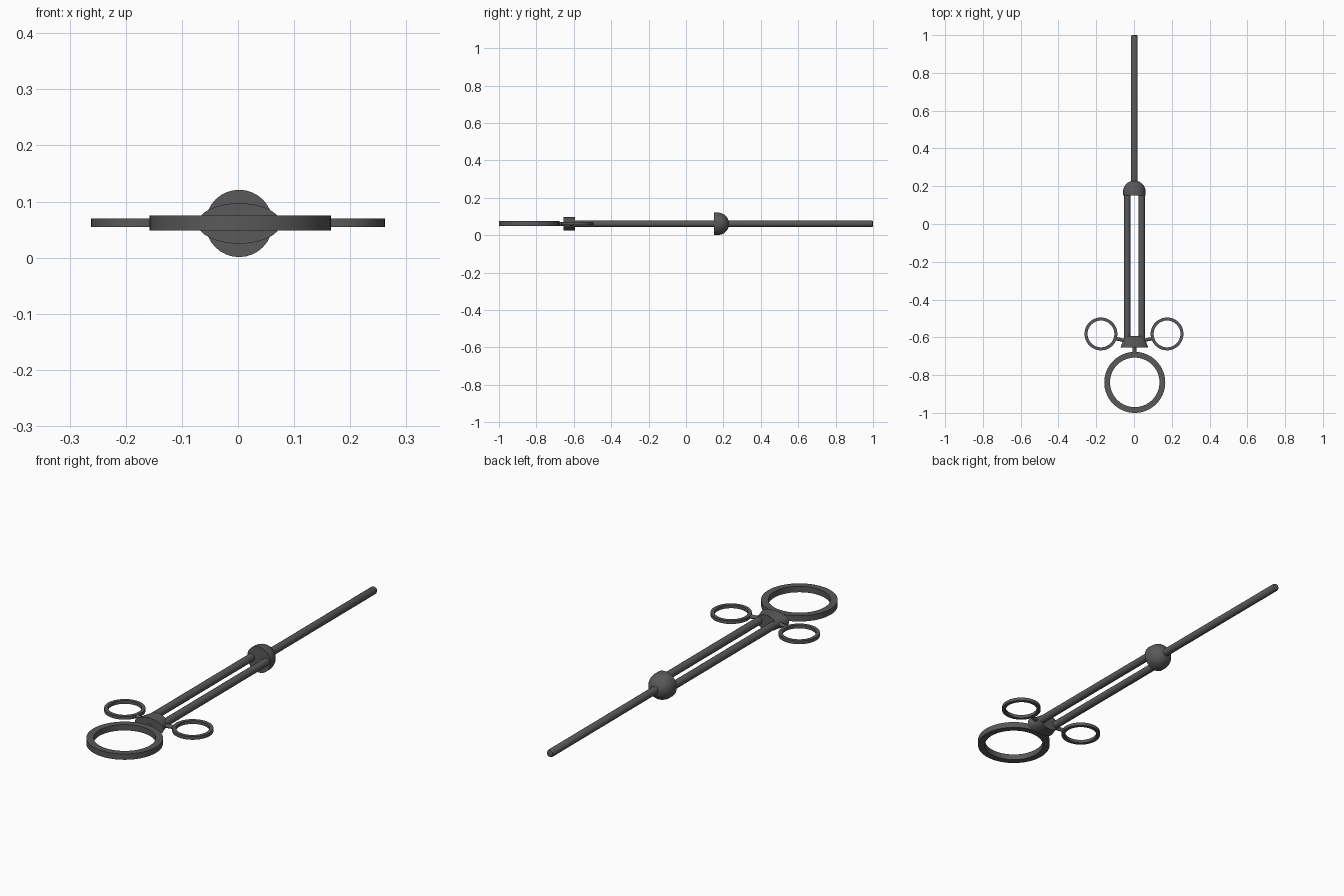
import bpy, bmesh, math
from mathutils import Vector

if "Cube" in bpy.data.objects:
    bpy.data.objects.remove(bpy.data.objects["Cube"])

Z = 0.061    # common centre height
CX = 0.002   # centre line of the shaft parts

dark = bpy.data.materials.new("dark_grey")
dark.diffuse_color = (0.1, 0.1, 0.1, 1)
dark.use_nodes = True
dark.node_tree.nodes["Principled BSDF"].inputs["Base Color"].default_value = dark.diffuse_color


def finish(name, bm, loc):
    bmesh.ops.recalc_face_normals(bm, faces=bm.faces[:])
    me = bpy.data.meshes.new(name)
    bm.to_mesh(me)
    bm.free()
    me.materials.append(dark)
    ob = bpy.data.objects.new(name, me)
    ob.location = loc
    bpy.context.collection.objects.link(ob)
    bpy.ops.object.select_all(action='DESELECT')
    ob.select_set(True)
    bpy.context.view_layer.objects.active = ob
    bpy.ops.object.shade_smooth_by_angle(angle=math.radians(35))
    return ob


def bridge(bm, a, b):
    n = len(a)
    for i in range(n):
        bm.faces.new((a[i], a[(i + 1) % n], b[(i + 1) % n], b[i]))


def loft(name, stations, x=CX, n=24):
    """Capped elliptical loft along y; stations are (y, half width, half height)."""
    bm = bmesh.new()
    loops = [[bm.verts.new((rx * math.cos(2 * math.pi * i / n), y,
                            rz * math.sin(2 * math.pi * i / n))) for i in range(n)]
             for y, rx, rz in stations]
    for a, b in zip(loops, loops[1:]):
        bridge(bm, a, b)
    bm.faces.new(loops[0])
    bm.faces.new(loops[-1])
    return finish(name, bm, (x, 0, Z))


def ring(name, x, y, outer, inner, half, n=48):
    """Flat finger ring with a rectangular section."""
    bm = bmesh.new()
    section = [(outer, -half), (outer, half), (inner, half), (inner, -half)]
    loops = [[bm.verts.new((r * math.cos(2 * math.pi * i / n),
                            r * math.sin(2 * math.pi * i / n), z)) for i in range(n)]
             for r, z in section]
    for k in range(4):
        bridge(bm, loops[k], loops[(k + 1) % 4])
    return finish(name, bm, (x, y, Z + 0.001))


def rod(name, p, q, r, n=16):
    """Thin round bar between two points."""
    p, q = Vector(p), Vector(q)
    bm = bmesh.new()
    bmesh.ops.create_cone(bm, cap_ends=True, segments=n, radius1=r, radius2=r,
                          depth=(q - p).length)
    ob = finish(name, bm, (p + q) / 2)
    ob.rotation_euler = (q - p).to_track_quat('Z', 'Y').to_euler()
    return ob


# long shaft with softened tip
R = 0.0175
loft("shaft", [(0.18, R, R), (0.992, R, R), (0.998, R * 0.85, R * 0.85),
               (1.0, R * 0.65, R * 0.65)])

# domed hub joining shaft and side rods
dome = [(0.15, 0.06, 0.06)]
for k in range(9):
    a = math.radians(k * 10.8)
    dome.append((0.17 + 0.06 * math.sin(a), 0.06 * math.cos(a), 0.06 * math.cos(a)))
loft("hub_dome", dome, n=32)

# flared collar at the handle end
loft("collar", [(-0.655, 0.074, 0.036), (-0.593, 0.05, 0.036)], n=32)

# big thumb ring and its neck
ring("thumb_ring", 0.004, -0.8385, 0.1615, 0.131, 0.0135, 64)
rod("thumb_neck", (CX, -0.63, Z), (CX, -0.69, Z), 0.011)

# paired side rods, finger rings and links
for s, side in ((-1, "left"), (1, "right")):
    loft("side_rod_" + side, [(-0.61, R, R), (0.16, R, R)], x=CX + s * 0.0385)
    ring("finger_ring_" + side, s * 0.175, -0.582, 0.087, 0.071, 0.0075)
    rod("finger_link_" + side, (s * 0.045, -0.618, Z), (s * 0.1, -0.606, Z), 0.009)
